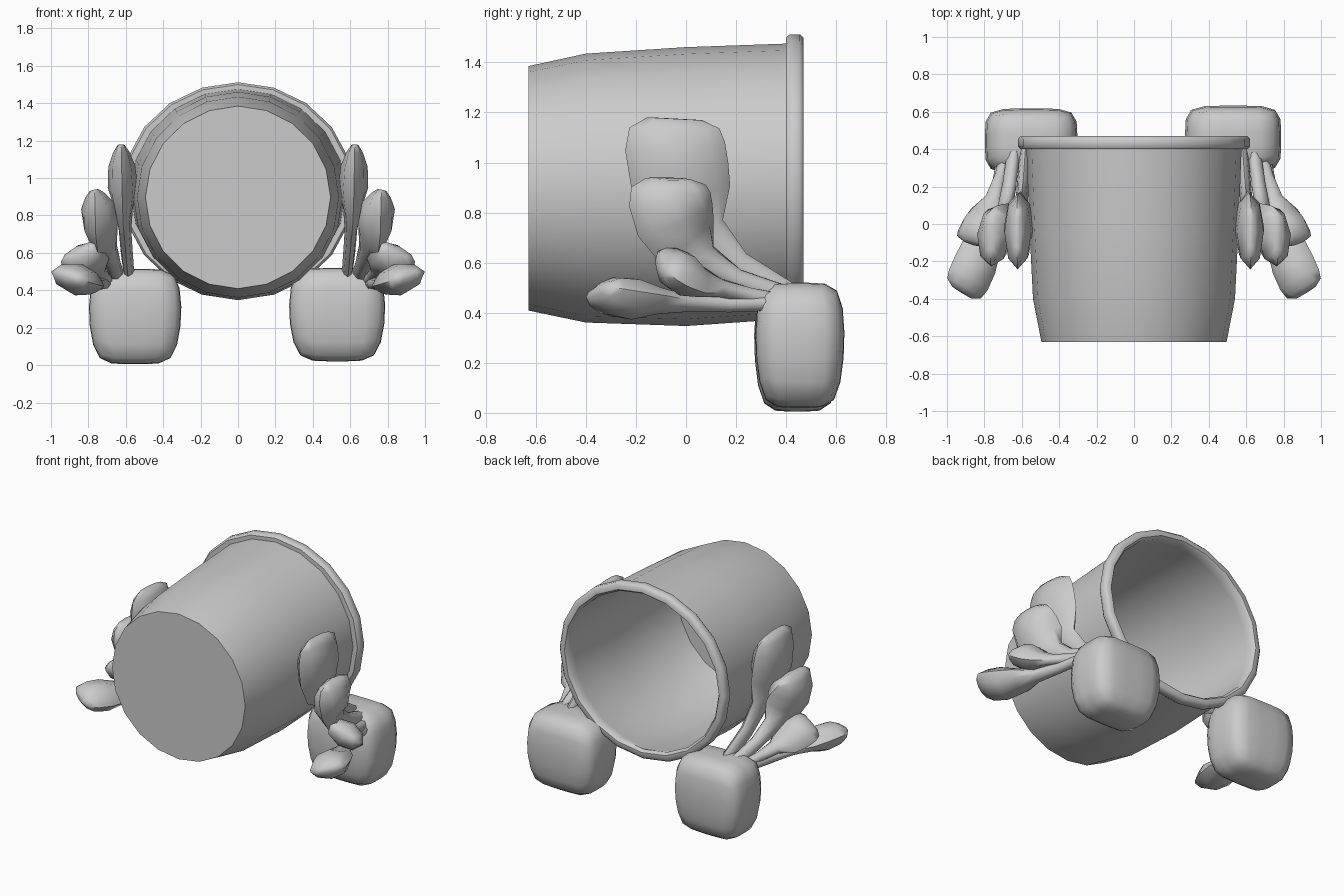
import bpy, bmesh, math
from mathutils import Vector

if "Cube" in bpy.data.objects:
    bpy.data.objects.remove(bpy.data.objects["Cube"])


def finish(name, bm, angle):
    bmesh.ops.recalc_face_normals(bm, faces=bm.faces[:])
    me = bpy.data.meshes.new(name)
    bm.to_mesh(me)
    bm.free()
    ob = bpy.data.objects.new(name, me)
    bpy.context.collection.objects.link(ob)
    bpy.ops.object.select_all(action='DESELECT')
    bpy.context.view_layer.objects.active = ob
    ob.select_set(True)
    bpy.ops.object.shade_smooth_by_angle(angle=math.radians(angle))


def loft(name, rings, angle):
    bm = bmesh.new()
    vr = [[bm.verts.new(p) for p in r] for r in rings]
    n = len(vr[0])
    for a, b in zip(vr, vr[1:]):
        for i in range(n):
            bm.faces.new((a[i], a[(i + 1) % n], b[(i + 1) % n], b[i]))
    bm.faces.new(vr[0])
    bm.faces.new(vr[-1])
    finish(name, bm, angle)


# Bucket lying on its side: wall stations hold y, centre z, radius x, radius z
wall = [(-.63, .897, .495, .488), (-.4, .898, .54, .537), (0, .904, .56, .557), (.4, .925, .575, .55)]
# Rolled rim: y and growth beyond the wall top
rim = [(.4, .033), (.415, .045), (.455, .045), (.47, .03), (.47, 0), (.45, -.015)]
profile = wall + [(y, .93, .575 + g, .537 + g) for y, g in rim]
profile += [(max(y, -.6), z, rx - .018, rz - .018) for y, z, rx, rz in reversed(wall)]
SIDES = 20
turns = [2 * math.pi * i / SIDES for i in range(SIDES)]
loft("bucket", [[(rx * math.sin(a), y, z + rz * math.cos(a)) for a in turns]
                for y, z, rx, rz in profile], 50)


# Palm: rounded block, narrower underneath
def palm(name, centre, half):
    bm = bmesh.new()
    bmesh.ops.create_cube(bm, size=2)
    bmesh.ops.subdivide_edges(bm, edges=bm.edges[:], cuts=4, use_grid_fill=True)
    for v in bm.verts:
        p = v.co / sum(abs(c) ** 5 for c in v.co) ** .2
        k = 1 - .15 * max(0, -p.z) - .06 * max(0, p.z)
        v.co = Vector(centre) + Vector((p.x * half[0] * k, p.y * half[1] * k, p.z * half[2]))
    finish(name, bm, 60)


palm("palm_right", (.53, .455, .27), (.26, .18, .25))
palm("palm_left", (-.55, .445, .26), (.25, .175, .255))

# Paddle shape shared by all fingers: position along the curve, relative width, relative thickness
paddle = [(0, .27, .35), (.25, .27, .4), (.45, .4, .42), (.6, .88, .6),
          (.75, 1, 1), (.88, 1, .9), (.96, .9, .55), (1, .55, .25)]


# Finger: thin stem widening to a flattened paddle along a quadratic curve
def finger(name, base, bend, tip, normal, width, thick, side):
    a, b, c = Vector(base), Vector(bend), Vector(tip)
    rings = []
    for t, w, h in paddle:
        centre = a * (1 - t) ** 2 + b * 2 * t * (1 - t) + c * t * t
        along = ((b - a) * (1 - t) + (c - b) * t).normalized()
        across = along.cross(Vector(normal)).normalized()
        out = across.cross(along)
        ring = []
        for j in range(8):
            ang = math.pi * j / 4
            q = centre + across * width * w * math.cos(ang) + out * thick * h * math.sin(ang)
            ring.append((q.x * side, q.y, q.z))
        rings.append(ring)
    loft(name, rings, 60)


for side, label in ((1, "right"), (-1, "left")):
    finger(f"upper_finger_{label}", (.58, .42, .46), (.61, -.07, .7), (.625, -.045, 1.175),
           (1, 0, .05), .2, .08, side)
    finger(f"second_finger_{label}", (.64, .42, .46), (.69, -.08, .58), (.77, -.07, .935),
           (.9, 0, .4), .165, .1, side)
    finger(f"third_finger_{label}", (.67, .42, .44), (.76, .06, .49), (.86, -.1, .61),
           (.45, -.1, .85), .12, .085, side)
    finger(f"lower_finger_{label}", (.69, .42, .44), (.77, -.1, .42), (.92, -.365, .48),
           (-.2, -.1, .95), .12, .085, side)
